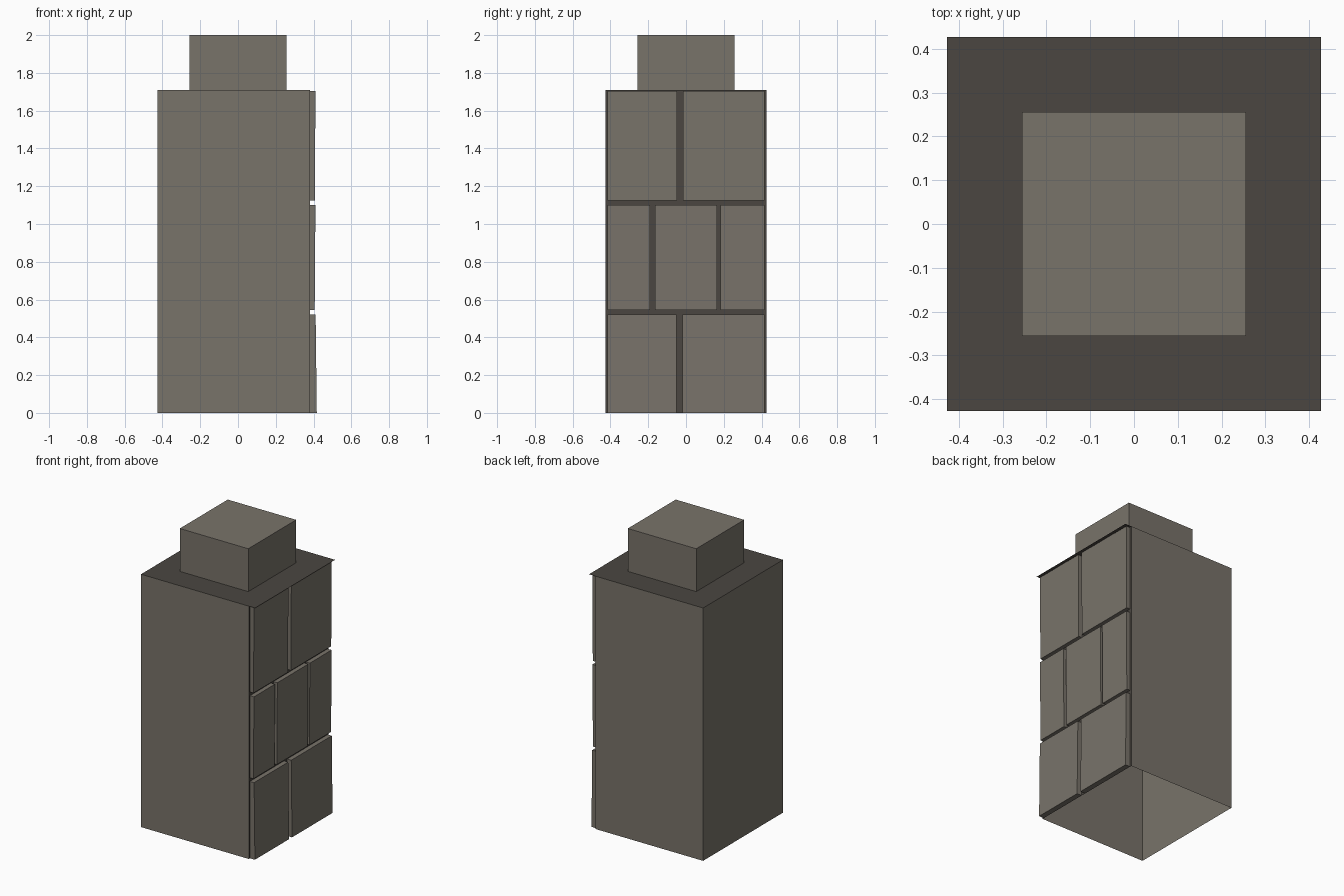
import bpy
import bmesh
from mathutils import Vector

default = bpy.data.objects.get("Cube")
if default:
    bpy.data.objects.remove(default, do_unlink=True)


def make_material(name, rgb):
    mat = bpy.data.materials.new(name)
    mat.use_nodes = True
    color = (*rgb, 1)
    mat.diffuse_color = color
    mat.node_tree.nodes["Principled BSDF"].inputs["Base Color"].default_value = color
    return mat


STONE = make_material("warm grey stone", (0.19, 0.172, 0.144))
MORTAR = make_material("dark mortar", (0.07, 0.062, 0.053))


def box(name, low, high, open_sides=(), dark_sides=(), lean=0):
    """Box between two corners; sides are outward normals to drop or darken."""
    low, high = Vector(low), Vector(high)
    bm = bmesh.new()
    bmesh.ops.create_cube(bm, size=1)
    bm.normal_update()
    dropped = []
    for face in bm.faces:
        side = tuple(round(c) for c in face.normal)
        face.material_index = int(side in dark_sides)
        if side in open_sides:
            dropped.append(face)
    bmesh.ops.delete(bm, geom=dropped, context="FACES")
    for v in bm.verts:
        upper_outer = v.co.x > 0 and v.co.z > 0
        v.co = (low + high) / 2 + v.co * (high - low)
        if upper_outer:
            v.co.x += lean
    mesh = bpy.data.meshes.new(name)
    bm.to_mesh(mesh)
    bm.free()
    mesh.materials.append(STONE)
    mesh.materials.append(MORTAR)
    obj = bpy.data.objects.new(name, mesh)
    bpy.context.collection.objects.link(obj)
    return obj


UP, DOWN, OUT, BACK = (0, 0, 1), (0, 0, -1), (1, 0, 0), (-1, 0, 0)
HALF, WALL, TOP = 0.427, 0.38, 1.71

# Hollow pillar shell, with the recessed mortar wall on the brick side
box("pillar_shell", (-HALF, -HALF, 0), (WALL, HALF, TOP), (UP, DOWN), (OUT,))

# Thin dark ledge that overhangs the bricks
ledge = bpy.data.meshes.new("top_ledge")
ledge.from_pydata([(x, y, TOP) for x, y in
                   ((-HALF, -HALF), (HALF, -HALF), (HALF, HALF), (-HALF, HALF))],
                  [], [(0, 1, 2, 3)])
ledge.materials.append(MORTAR)
bpy.context.collection.objects.link(bpy.data.objects.new("top_ledge", ledge))

# Square cap block
box("cap_block", (-0.256, -0.256, TOP), (0.256, 0.256, 2), (DOWN,))

# Brick courses: bottom, top, outer x, lean, spans along y
courses = [
    ("lower", 0, 0.52, 0.417, -0.006, [(-0.415, -0.05), (-0.018, 0.415)]),
    ("middle", 0.545, 1.1, 0.406, 0.004, [(-0.415, -0.19), (-0.165, 0.165), (0.183, 0.415)]),
    ("upper", 1.125, 1.705, 0.407, 0.003, [(-0.415, -0.047), (-0.016, 0.415)]),
]
for course, z0, z1, outer, lean, spans in courses:
    for i, (y0, y1) in enumerate(spans):
        box(f"{course}_brick_{i + 1}", (WALL, y0, z0), (outer, y1, z1), (BACK,), lean=lean)
